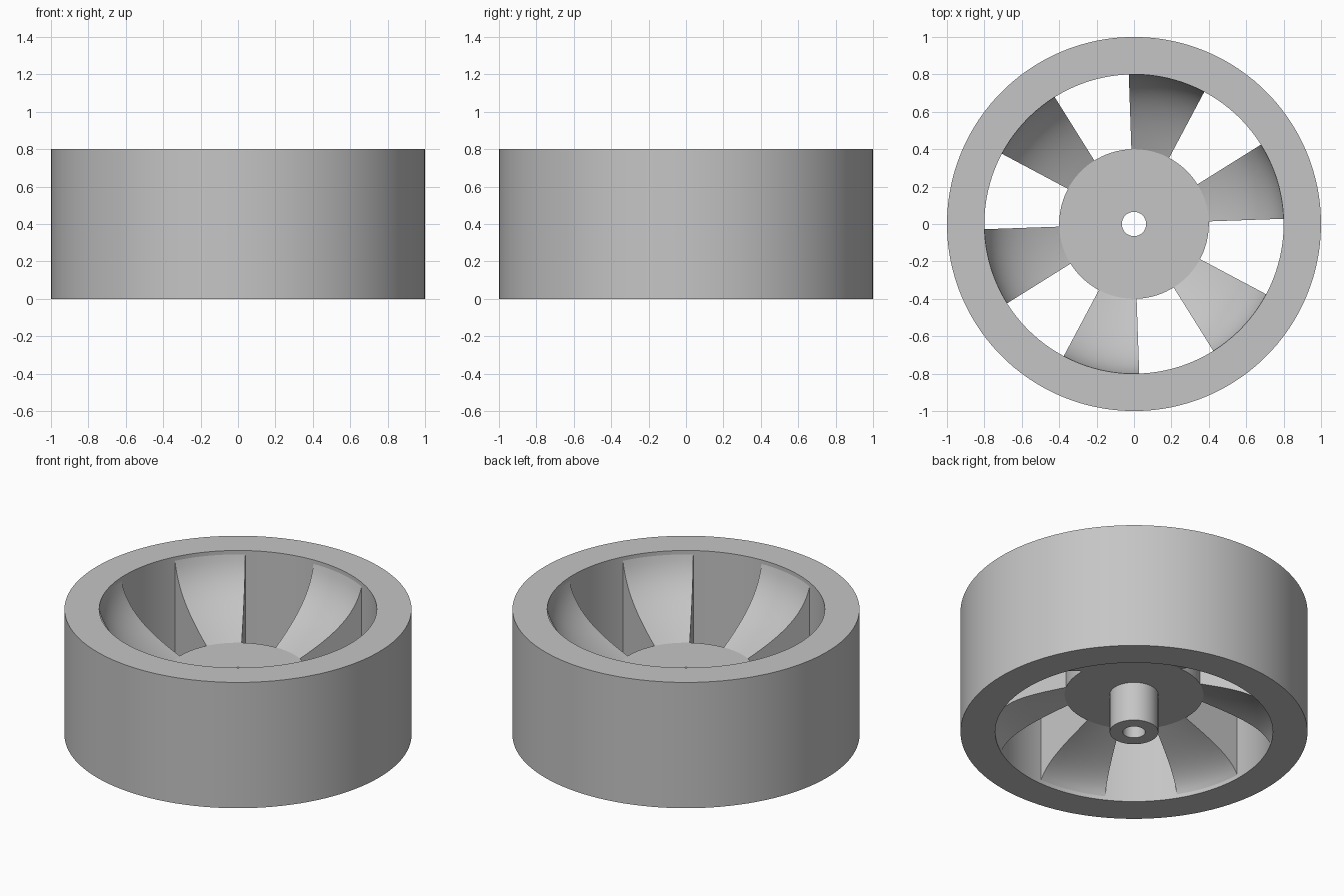
import bpy
import bmesh
import math

cube = bpy.data.objects.get("Cube")
if cube:
    bpy.data.objects.remove(cube)

START = math.radians(2)   # angle where the first spoke begins
STEP = math.radians(3)    # one facet of every round part

grey = bpy.data.materials.new("plain grey")
grey.use_nodes = True
colour = (0.56, 0.56, 0.56, 1)
grey.diffuse_color = colour
grey.node_tree.nodes["Principled BSDF"].inputs["Base Color"].default_value = colour


def lathe(name, profile, start=START, steps=120):
    """Turn a closed (radius, height) profile around z; cap it if not a full turn."""
    bm = bmesh.new()
    full = steps == 120
    rings = []
    for i in range(steps if full else steps + 1):
        a = start + i * STEP
        rings.append([bm.verts.new((r * math.cos(a), r * math.sin(a), z))
                      for r, z in profile])
    n = len(profile)
    for i in range(steps):
        here, there = rings[i], rings[(i + 1) % len(rings)]
        for j in range(n):
            k = (j + 1) % n
            bm.faces.new((here[j], there[j], there[k], here[k]))
    if not full:
        bm.faces.new(rings[0])
        bm.faces.new(rings[-1])
    bmesh.ops.recalc_face_normals(bm, faces=bm.faces)
    mesh = bpy.data.meshes.new(name)
    bm.to_mesh(mesh)
    bm.free()
    mesh.materials.append(grey)
    obj = bpy.data.objects.new(name, mesh)
    bpy.context.collection.objects.link(obj)
    bpy.ops.object.select_all(action='DESELECT')
    obj.select_set(True)
    bpy.context.view_layer.objects.active = obj
    bpy.ops.object.shade_smooth_by_angle(angle=math.radians(25))
    return obj


def bezier(a, b, c, d, n=14):
    """Points along a cubic curve."""
    points = []
    for i in range(n + 1):
        t = i / n
        s = 1 - t
        points.append(tuple(s**3 * p + 3 * s * s * t * q + 3 * s * t * t * u + t**3 * v
                            for p, q, u, v in zip(a, b, c, d)))
    return points


# Outer rim
lathe("rim", [(0.8, 0), (1, 0), (1, 0.8), (0.8, 0.8)])

# Hub disc with the axle tube below it and a bore through both
lathe("hub", [(0.065, 0.4), (0.4, 0.4), (0.4, 0.25),
              (0.14, 0.25), (0.14, 0), (0.065, 0)])

# Six spokes that flare towards the rim on both sides
upper = bezier((0.4, 0.4), (0.62, 0.5), (0.76, 0.6), (0.8, 0.775))
lower = bezier((0.4, 0.25), (0.6, 0.18), (0.75, 0.125), (0.8, 0.025))
for i in range(6):
    lathe(f"spoke_{i + 1}", upper + lower[::-1], START + i * math.pi / 3, 10)
